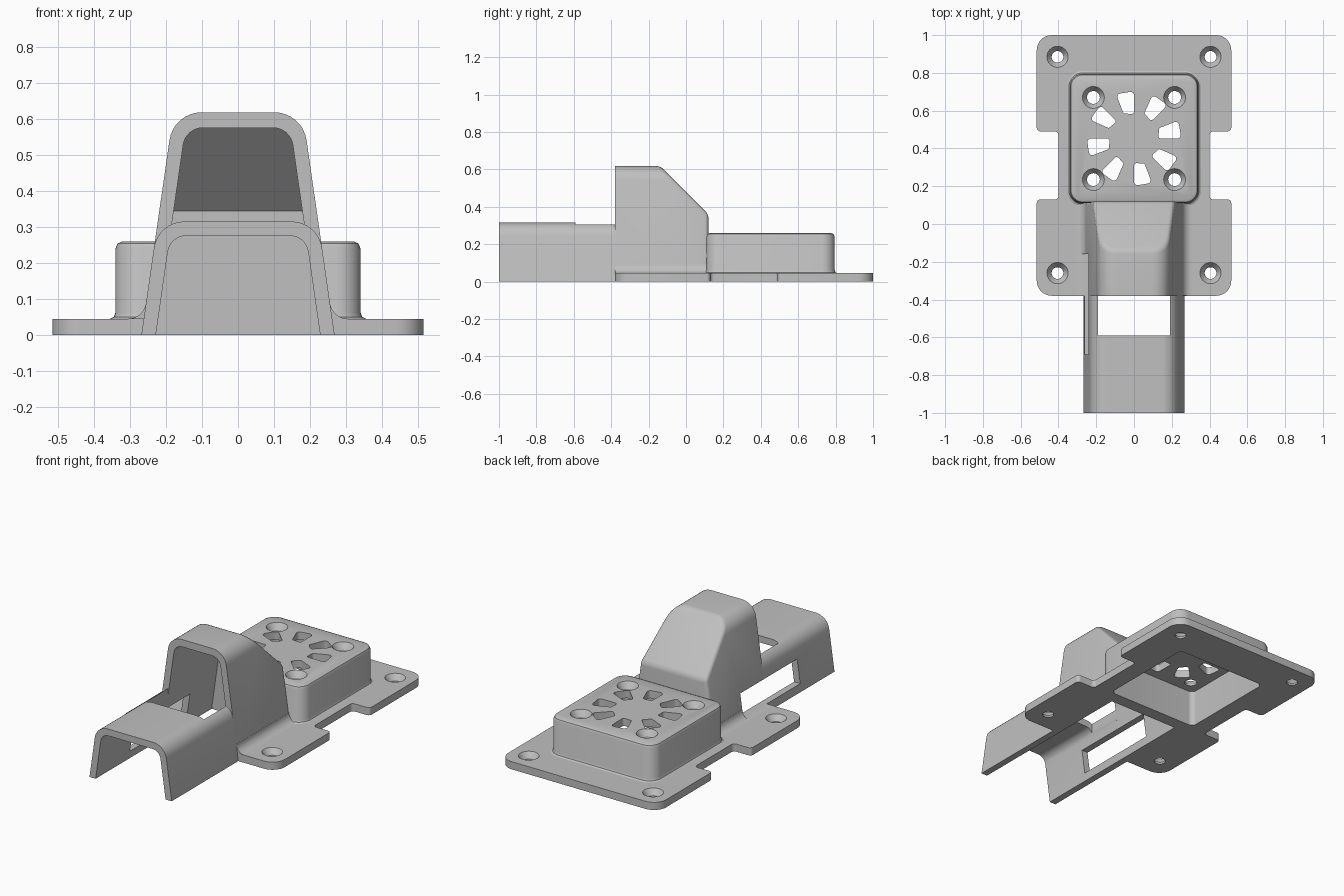
import bpy, bmesh
from math import sin, cos, pi, tan, radians
from mathutils import Vector, Matrix

if "Cube" in bpy.data.objects:
    bpy.data.objects.remove(bpy.data.objects["Cube"])

grey = bpy.data.materials.new("plain grey")
grey.use_nodes = True
grey.diffuse_color = (0.53, 0.53, 0.53, 1)
grey.node_tree.nodes["Principled BSDF"].inputs["Base Color"].default_value = (0.53, 0.53, 0.53, 1)


def rounded(points, segs=8):
    """Outline from (x, y, corner radius) points."""
    out = []
    for i, (x, y, r) in enumerate(points):
        p = Vector((x, y))
        if r <= 0:
            out.append(p)
            continue
        a = (Vector(points[i - 1][:2]) - p).normalized()
        b = (Vector(points[(i + 1) % len(points)][:2]) - p).normalized()
        half = a.angle(b) / 2
        centre = p + (a + b).normalized() * r / sin(half)
        start = p + a * r / tan(half) - centre
        end = p + b * r / tan(half) - centre
        sweep = start.angle_signed(end)
        for k in range(segs + 1):
            out.append(centre + Matrix.Rotation(-sweep * k / segs, 2) @ start)
    return out


def rect(x0, x1, y0, y1, r=0.0):
    return rounded([(x0, y0, r), (x1, y0, r), (x1, y1, r), (x0, y1, r)])


def circle(x, y, r, n=32):
    return [Vector((x + r * cos(2 * pi * k / n), y + r * sin(2 * pi * k / n))) for k in range(n)]


def loft(name, layers, axis="z"):
    """Closed solid through (outline, level) layers along an axis."""
    bm = bmesh.new()
    rings = [[bm.verts.new((p.x, p.y, t) if axis == "z" else (p.x, t, p.y)) for p in pts]
             for pts, t in layers]
    bm.faces.new(rings[0])
    bm.faces.new(rings[-1])
    n = len(rings[0])
    for lo, hi in zip(rings, rings[1:]):
        for i in range(n):
            bm.faces.new((lo[i], lo[(i + 1) % n], hi[(i + 1) % n], hi[i]))
    bmesh.ops.recalc_face_normals(bm, faces=bm.faces)
    mesh = bpy.data.meshes.new(name)
    bm.to_mesh(mesh)
    bm.free()
    obj = bpy.data.objects.new(name, mesh)
    bpy.context.collection.objects.link(obj)
    return obj


def prism(name, pts, t0, t1, axis="z"):
    return loft(name, [(pts, t0), (pts, t1)], axis)


cutters = []


def cutter(obj):
    obj.hide_render = True
    cutters.append(obj)
    return obj


def finish(obj, cuts=()):
    """Cut, colour and smooth one part."""
    for c in cuts:
        m = obj.modifiers.new("cut", "BOOLEAN")
        m.operation, m.solver, m.object = "DIFFERENCE", "EXACT", c
    bpy.context.view_layer.update()
    mesh = bpy.data.meshes.new_from_object(obj.evaluated_get(bpy.context.evaluated_depsgraph_get()))
    obj.modifiers.clear()
    obj.data = mesh
    mesh.materials.clear()
    mesh.materials.append(grey)
    bpy.ops.object.select_all(action="DESELECT")
    obj.select_set(True)
    bpy.context.view_layer.objects.active = obj
    bpy.ops.object.shade_smooth_by_angle(angle=radians(30))


def arch(top, inset, r, foot=0.0):
    """Tapered arch outline, open end at the bottom."""
    x = lambda z: 0.268 - inset - 0.144 * z
    return rounded([(x(foot), foot, 0), (x(top), top, r), (-x(top), top, r), (-x(foot), foot, 0)])


def chop_back(obj, offset, bevel=0.0):
    """Slice the sloping back of the tower and round its edges."""
    bm = bmesh.new()
    bm.from_mesh(obj.data)
    normal = Vector((0, 1, 1)).normalized()
    res = bmesh.ops.bisect_plane(bm, geom=bm.verts[:] + bm.edges[:] + bm.faces[:],
                                 plane_co=Vector((0, -0.14, 0.62)) - normal * offset,
                                 plane_no=normal, clear_outer=True)
    bmesh.ops.edgeloop_fill(bm, edges=[e for e in res["geom_cut"] if isinstance(e, bmesh.types.BMEdge)])
    bmesh.ops.recalc_face_normals(bm, faces=bm.faces)
    if bevel:
        edges = [e for e in bm.edges if e.calc_face_angle(0) > 0.4
                 and all(v.co.y > -0.37 for v in e.verts) and any(v.co.z > 0.01 for v in e.verts)]
        bmesh.ops.bevel(bm, geom=edges, offset=bevel, segments=4, profile=0.5, affect="EDGES")
    bm.to_mesh(obj.data)
    bm.free()


def screw_cutter(x, y, top, head, shank, depth):
    return cutter(loft("screw_cutter", [(circle(x, y, shank), top - 0.1), (circle(x, y, shank), top - depth),
                                        (circle(x, y, head), top), (circle(x, y, head), top + 0.02)]))


# Cutting shapes
duct_void = cutter(prism("duct_void", arch(0.575, 0.04, 0.055, -0.1), -0.6, 0.08, "y"))
chop_back(duct_void, 0.04)
fan_void = cutter(prism("fan_void", rect(-0.295, 0.295, 0.155, 0.755, 0.03), -0.1, 0.215))
side_window = cutter(prism("side_window", rect(-0.32, -0.12, -0.69, -0.16), 0.046, 0.185))
roof_window = cutter(prism("roof_window", rect(-0.19, 0.19, -0.59, -0.3), 0.1, 0.5))

# Mounting plate with waisted sides
half = [(0.515, -0.38, 0.08), (0.515, 0.13, 0.02), (0.4, 0.13, 0.02),
        (0.4, 0.49, 0.02), (0.515, 0.49, 0.02), (0.515, 1.0, 0.08)]
plate = prism("mounting_plate", rounded(half + [(-x, y, r) for x, y, r in reversed(half)]), 0, 0.045)
plate_holes = [screw_cutter(s * 0.405, y, 0.045, 0.056, 0.031, 0.034)
               for s in (-1, 1) for y in (-0.26, 0.885)]
finish(plate, [duct_void, fan_void] + plate_holes)

# Fan housing with soft edges
layers = [(0, 0.0), (0, 0.04), (0.018, 0.044), (0.005, 0.05), (0, 0.062),
          (0, 0.24), (-0.006, 0.254), (-0.02, 0.26)]
housing = loft("fan_housing", [(rect(-0.34 - d, 0.34 + d, 0.11 - d, 0.795 + d, 0.07 + d), z)
                               for d, z in layers])
vent = rounded([(-0.095, 0.235, 0.018), (0.0, 0.25, 0.018), (0.0, 0.13, 0.012), (-0.055, 0.132, 0.012)], 4)
centre = Vector((0, 0.4525))
vents = [cutter(prism("vent_cutter", [centre + Matrix.Rotation(k * pi / 4, 2) @ p for p in vent], 0.15, 0.3))
         for k in range(8)]
housing_holes = [screw_cutter(s * 0.215, y, 0.26, 0.058, 0.034, 0.035)
                 for s in (-1, 1) for y in (0.235, 0.67)]
finish(housing, [fan_void, duct_void] + vents + housing_holes)

# Duct tower
tower = prism("duct_tower", arch(0.618, 0, 0.09), -0.38, 0.12, "y")
chop_back(tower, 0, 0.02)
finish(tower, [duct_void, side_window])

# Front channel
shell = arch(0.315, 0, 0.085) + arch(0.275, 0.04, 0.05)[::-1]
channel = prism("front_channel", shell, -1.0, -0.38, "y")
finish(channel, [roof_window, side_window])

# Fillets between tower and plate
for side, name in ((1, "left_fillet"), (-1, "right_fillet")):
    curve = [(0.305 - 0.05 * sin(a), 0.095 - 0.05 * cos(a)) for a in (k * pi / 16 for k in range(9))]
    pts = [Vector((side * x, z)) for x, z in [(0.24, 0.04), (0.305, 0.04)] + curve + [(0.24, 0.095)]]
    fillet = prism(name, pts, -0.379, 0.115, "y")
    finish(fillet, [side_window] if side < 0 else [])

for c in cutters:
    bpy.data.objects.remove(c)
